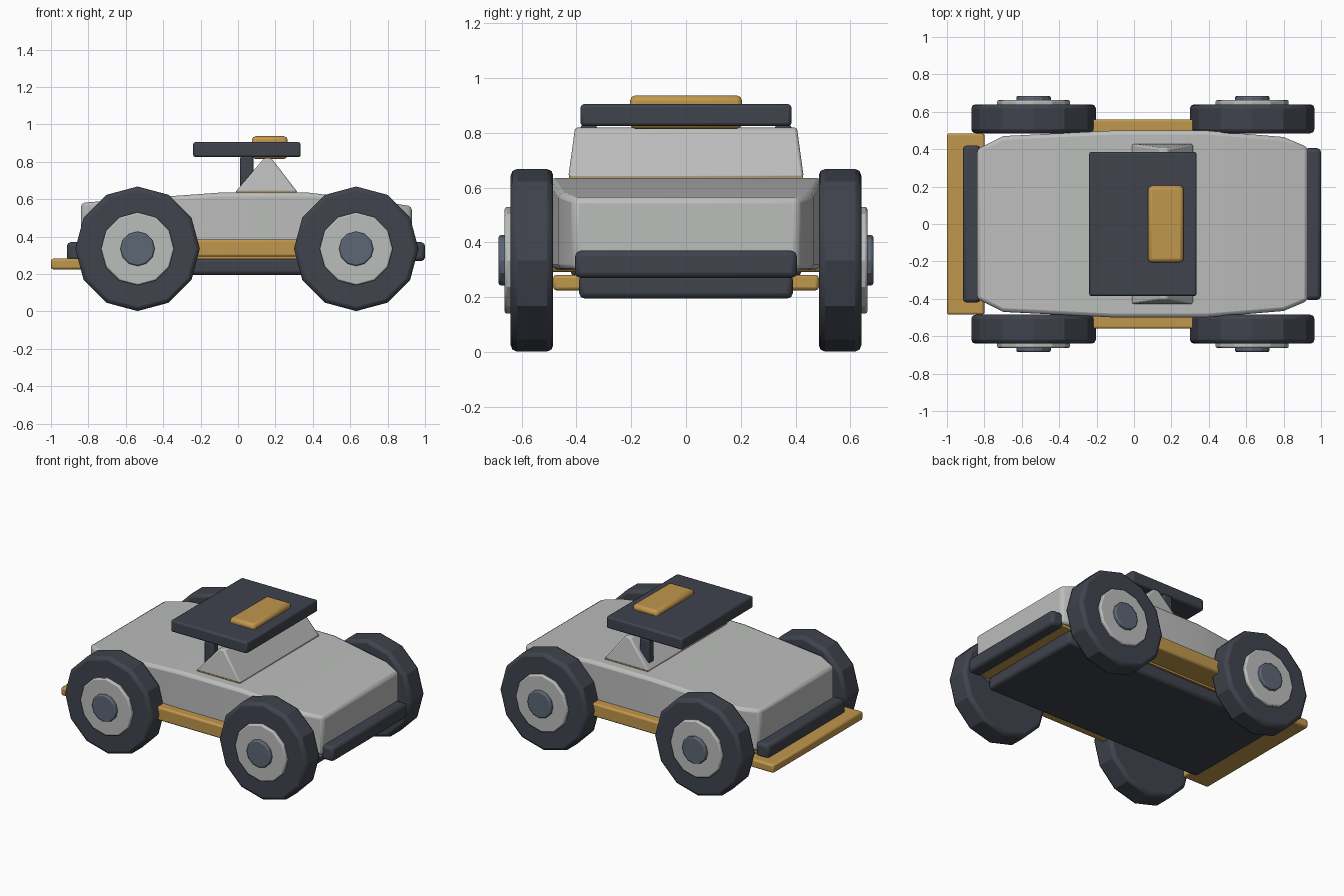
import bpy, bmesh, math

if "Cube" in bpy.data.objects:
    bpy.data.objects.remove(bpy.data.objects["Cube"])


def material(name, rgb):
    m = bpy.data.materials.new(name)
    m.diffuse_color = (*rgb, 1)
    m.use_nodes = True
    m.node_tree.nodes["Principled BSDF"].inputs["Base Color"].default_value = m.diffuse_color
    return m


GREY = material("light grey", (0.50, 0.51, 0.50))
DARK = material("charcoal", (0.05, 0.056, 0.073))
GOLD = material("ochre", (0.53, 0.31, 0.075))
STEEL = material("slate blue", (0.11, 0.135, 0.18))


def finish(name, bm, mat, bevel):
    bmesh.ops.recalc_face_normals(bm, faces=bm.faces)
    me = bpy.data.meshes.new(name)
    bm.to_mesh(me)
    bm.free()
    ob = bpy.data.objects.new(name, me)
    bpy.context.collection.objects.link(ob)
    me.materials.append(mat)
    if bevel:
        b = ob.modifiers.new("soft edges", 'BEVEL')
        b.width, b.segments = bevel, 2
        b.limit_method, b.angle_limit = 'ANGLE', math.radians(32)
    bpy.ops.object.select_all(action='DESELECT')
    ob.select_set(True)
    bpy.context.view_layer.objects.active = ob
    bpy.ops.object.shade_smooth_by_angle(angle=math.radians(25))
    return ob


def box(name, x, y, z, mat, bevel=0.015):
    """Box from (min, max) ranges."""
    bm = bmesh.new()
    bmesh.ops.create_cube(bm, size=1)
    for v in bm.verts:
        for i, r in enumerate((x, y, z)):
            v.co[i] = r[1] if v.co[i] > 0 else r[0]
    return finish(name, bm, mat, bevel)


def loft(name, rings, mat, bevel):
    """Skin a list of equal-length rings and cap both ends."""
    bm = bmesh.new()
    rs = [[bm.verts.new(p) for p in ring] for ring in rings]
    n = len(rs[0])
    for a, b in zip(rs, rs[1:]):
        for i in range(n):
            j = (i + 1) % n
            bm.faces.new((a[i], a[j], b[j], b[i]))
    bm.faces.new(rs[0])
    bm.faces.new(rs[-1])
    return finish(name, bm, mat, bevel)


def disc(name, x, z, r, y0, y1, mat, bevel):
    """Twelve-sided disc facing sideways."""
    rings = [[(x + r * math.cos(k * math.pi / 6), y, z + r * math.sin(k * math.pi / 6))
              for k in range(12)] for y in (y0, y1)]
    return loft(name, rings, mat, bevel)


# Hull: stations of (x, half width, top height)
stations = [(-0.84, 0.40, 0.58), (-0.70, 0.47, 0.592), (-0.10, 0.50, 0.635),
            (0.38, 0.50, 0.635), (0.80, 0.465, 0.583), (0.93, 0.41, 0.562)]
loft("body", [[(x, -w, 0.30), (x, w, 0.30), (x, w, t), (x, -w, t)]
              for x, w, t in stations], GREY, 0.02)

# Underside
box("chassis", (-0.83, 0.85), (-0.39, 0.39), (0.195, 0.285), DARK, 0.02)
box("floor_plate", (-0.82, 0.91), (-0.395, 0.395), (0.28, 0.31), GOLD, 0)
box("side_sills", (-0.42, 0.52), (-0.56, 0.56), (0.293, 0.385), GOLD, 0.012)

# Bumpers and end plate
box("front_bumper", (0.91, 1.0), (-0.405, 0.405), (0.27, 0.37), DARK, 0.02)
box("rear_bumper", (-0.915, -0.82), (-0.42, 0.42), (0.27, 0.37), DARK, 0.02)
box("rear_plate", (-1.0, -0.80), (-0.485, 0.485), (0.225, 0.282), GOLD, 0.012)

# Wedge cabin on a thin gold base
loft("cabin", [[(-0.015, -s * 0.43, 0.638), (0.318, -s * 0.43, 0.638),
                (0.178, -s * 0.405, 0.82), (0.140, -s * 0.405, 0.82)]
               for s in (1, -1)], GREY, 0.01)
box("cabin_base", (-0.01, 0.313), (-0.428, 0.428), (0.63, 0.642), GOLD, 0)

# Roof, its posts and the roof pod
box("roof", (-0.24, 0.335), (-0.385, 0.385), (0.825, 0.905), DARK, 0.012)
for s in (1, -1):
    ys = sorted((s * 0.325, s * 0.385))
    box("roof_post", (0.012, 0.082), ys, (0.62, 0.83), DARK, 0.01)
box("roof_pod", (0.075, 0.265), (-0.205, 0.205), (0.815, 0.937), GOLD, 0.02)

# Wheels
for x in (-0.537, 0.632):
    for s in (1, -1):
        disc("tyre", x, 0.335, 0.333, s * 0.485, s * 0.64, DARK, 0.022)
        disc("rim", x, 0.335, 0.195, s * 0.60, s * 0.662, GREY, 0.008)
        disc("hub_cap", x, 0.335, 0.092, s * 0.62, s * 0.684, STEEL, 0.008)
